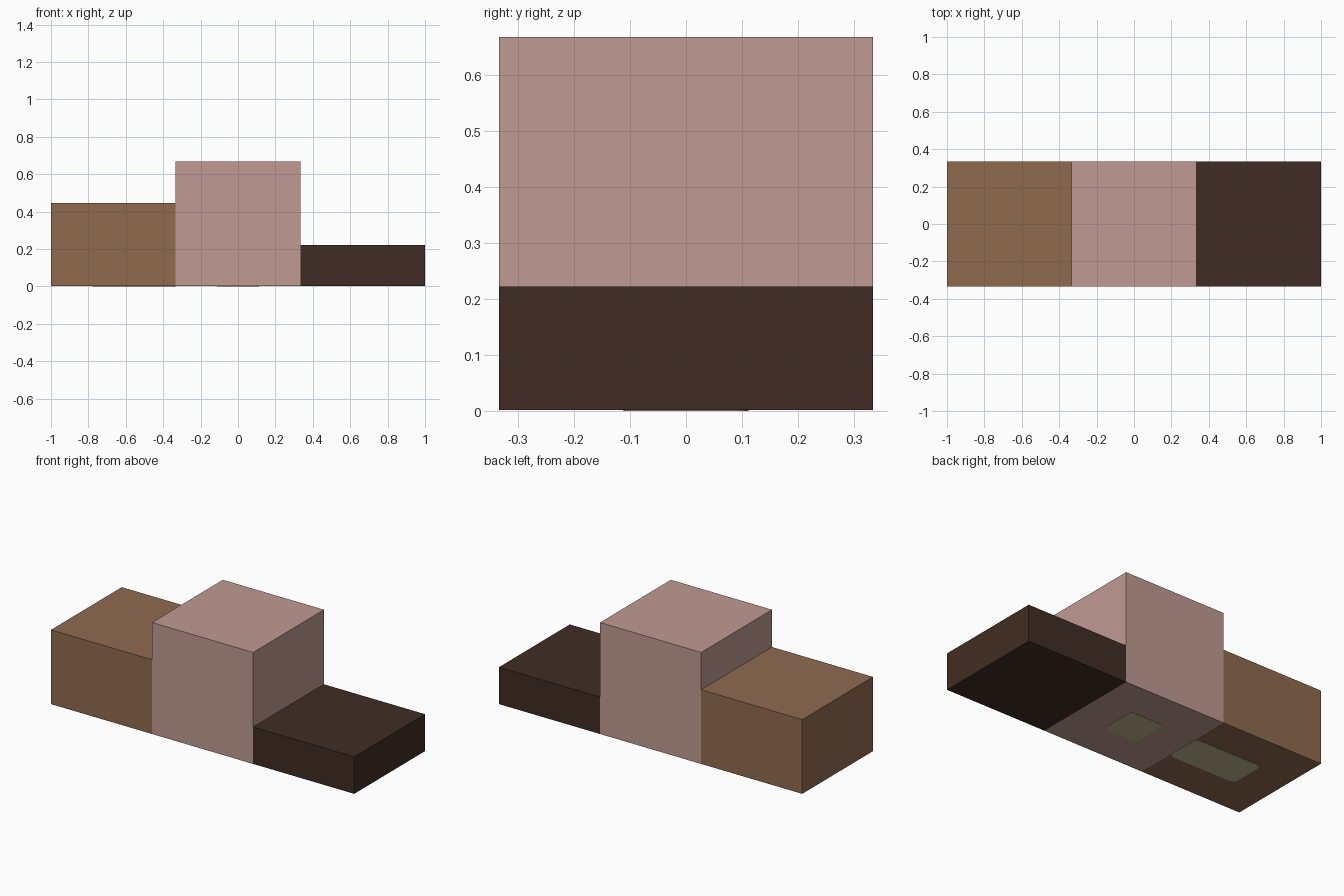
import bpy
import bmesh
import math

cube = bpy.data.objects.get("Cube")
if cube:
    bpy.data.objects.remove(cube, do_unlink=True)

U = 2 / 9       # layout module: each block is three modules square
LIFT = 0.002    # blocks sit just above the underside plates


def linear(c):
    c /= 255
    return c / 12.92 if c <= 0.04045 else ((c + 0.055) / 1.055) ** 2.4


def material(name, *rgb):
    colour = [linear(c) for c in rgb] + [1]
    mat = bpy.data.materials.new(name)
    mat.use_nodes = True
    mat.diffuse_color = colour
    bsdf = next(n for n in mat.node_tree.nodes if n.type == "BSDF_PRINCIPLED")
    bsdf.inputs["Base Color"].default_value = colour
    bsdf.inputs["Roughness"].default_value = 0.8
    return mat


def box(name, x, width, depth, bottom, top, mat, corner=0):
    """Box centred on y = 0, optionally with rounded upright edges."""
    bm = bmesh.new()
    bmesh.ops.create_cube(bm, size=1)
    for v in bm.verts:
        v.co.x = x + v.co.x * width
        v.co.y *= depth
        v.co.z = top if v.co.z > 0 else bottom
    if corner:
        upright = [e for e in bm.edges
                   if math.isclose(e.verts[0].co.x, e.verts[1].co.x, abs_tol=1e-5)
                   and math.isclose(e.verts[0].co.y, e.verts[1].co.y, abs_tol=1e-5)]
        bmesh.ops.bevel(bm, geom=upright, offset=corner, segments=4,
                        profile=0.5, affect="EDGES")
    mesh = bpy.data.meshes.new(name)
    bm.to_mesh(mesh)
    bm.free()
    mesh.materials.append(mat)
    obj = bpy.data.objects.new(name, mesh)
    bpy.context.collection.objects.link(obj)
    return obj


brown = material("warm brown", 144, 107, 79)
pink = material("dusty pink", 192, 154, 146)
dark = material("dark brown", 64, 44, 35)
khaki = material("pale khaki", 192, 183, 144)

# Three stepped blocks in a row
for name, slot, height, mat in (("middle_step", -1, 2, brown),
                                ("tall_step", 0, 3, pink),
                                ("low_step", 1, 1, dark)):
    box(name, slot * 3 * U, 3 * U, 3 * U, LIFT, height * U, mat)

# Rounded plates on the underside
box("square_plate", 0, U, U, 0, 3 * LIFT, khaki, corner=0.03)
box("long_plate", -2.5 * U, 2 * U, U, 0, 3 * LIFT, khaki, corner=0.03)
